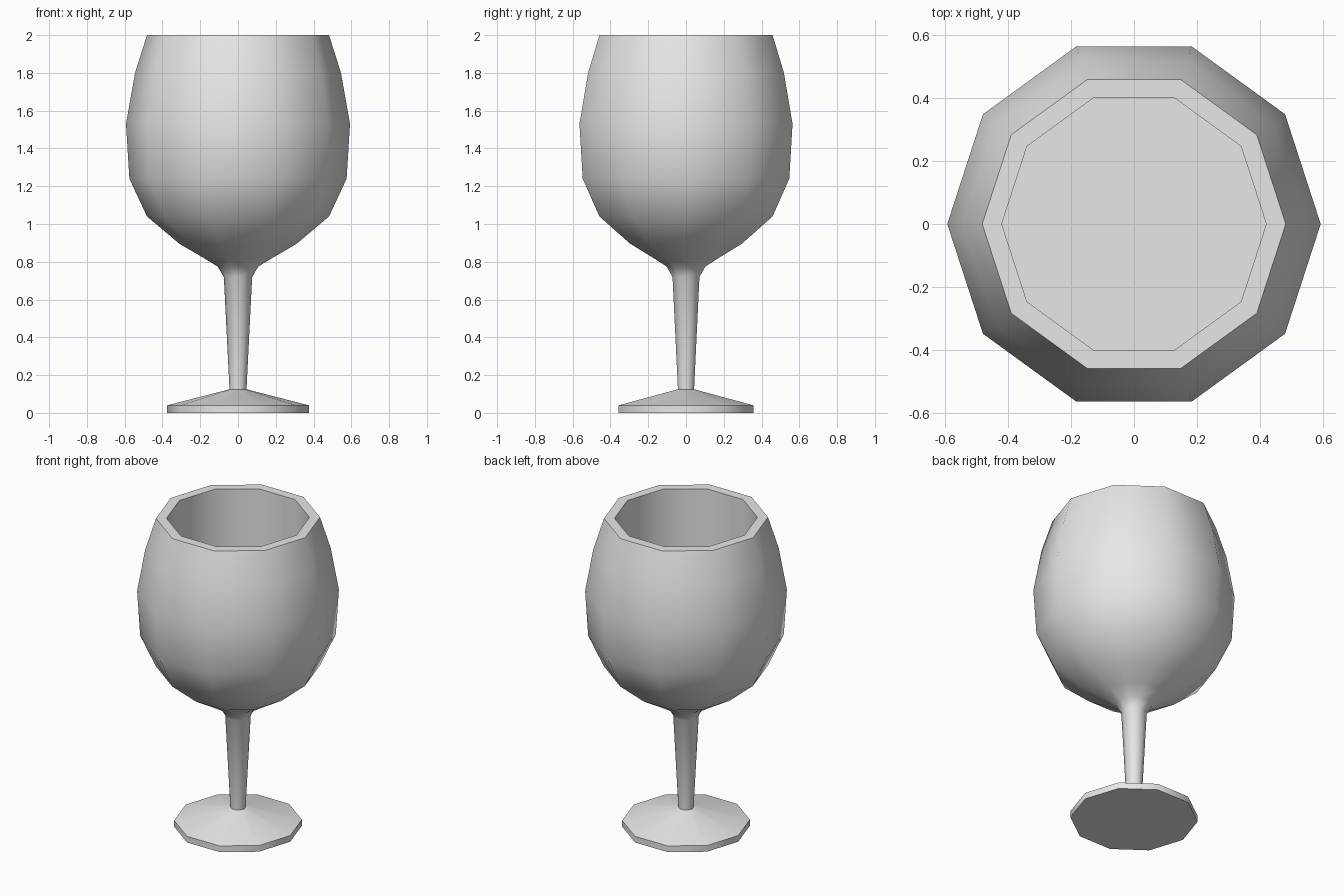
import bpy, bmesh, math

if "Cube" in bpy.data.objects:
    bpy.data.objects.remove(bpy.data.objects["Cube"])

SIDES = 10

glass = bpy.data.materials.new("light grey")
glass.diffuse_color = (0.8, 0.8, 0.8, 1)
glass.use_nodes = True
glass.node_tree.nodes["Principled BSDF"].inputs["Base Color"].default_value = glass.diffuse_color


def lathe(name, profile):
    """Revolve a (radius, z) profile into a ten-sided closed solid."""
    bm = bmesh.new()
    rings = []
    for r, z in profile:
        rings.append([bm.verts.new((r * math.cos(2 * math.pi * i / SIDES),
                                    r * math.sin(2 * math.pi * i / SIDES), z))
                      for i in range(SIDES)])
    for a, b in zip(rings, rings[1:]):
        for i in range(SIDES):
            j = (i + 1) % SIDES
            bm.faces.new((a[i], a[j], b[j], b[i]))
    # caps at both ends of the profile
    bm.faces.new(rings[0][::-1])
    bm.faces.new(rings[-1])
    bmesh.ops.recalc_face_normals(bm, faces=bm.faces)
    mesh = bpy.data.meshes.new(name)
    bm.to_mesh(mesh)
    bm.free()
    mesh.materials.append(glass)
    ob = bpy.data.objects.new(name, mesh)
    bpy.context.collection.objects.link(ob)
    bpy.ops.object.select_all(action='DESELECT')
    ob.select_set(True)
    bpy.context.view_layer.objects.active = ob
    bpy.ops.object.shade_smooth_by_angle(angle=math.radians(40))
    return ob


# One continuous goblet: foot, stem, bowl, rim and straight-walled hollow
lathe("goblet", [
    (0.375, 0.0), (0.375, 0.04),                    # foot disc
    (0.045, 0.125), (0.075, 0.72), (0.108, 0.775),  # stem with flare
    (0.19, 0.825), (0.31, 0.895), (0.482, 1.04),    # bowl underside
    (0.575, 1.24), (0.593, 1.53), (0.545, 1.80),    # bowl sides
    (0.482, 2.0), (0.42, 2.0), (0.42, 1.1),         # rim, inner wall, floor
])
